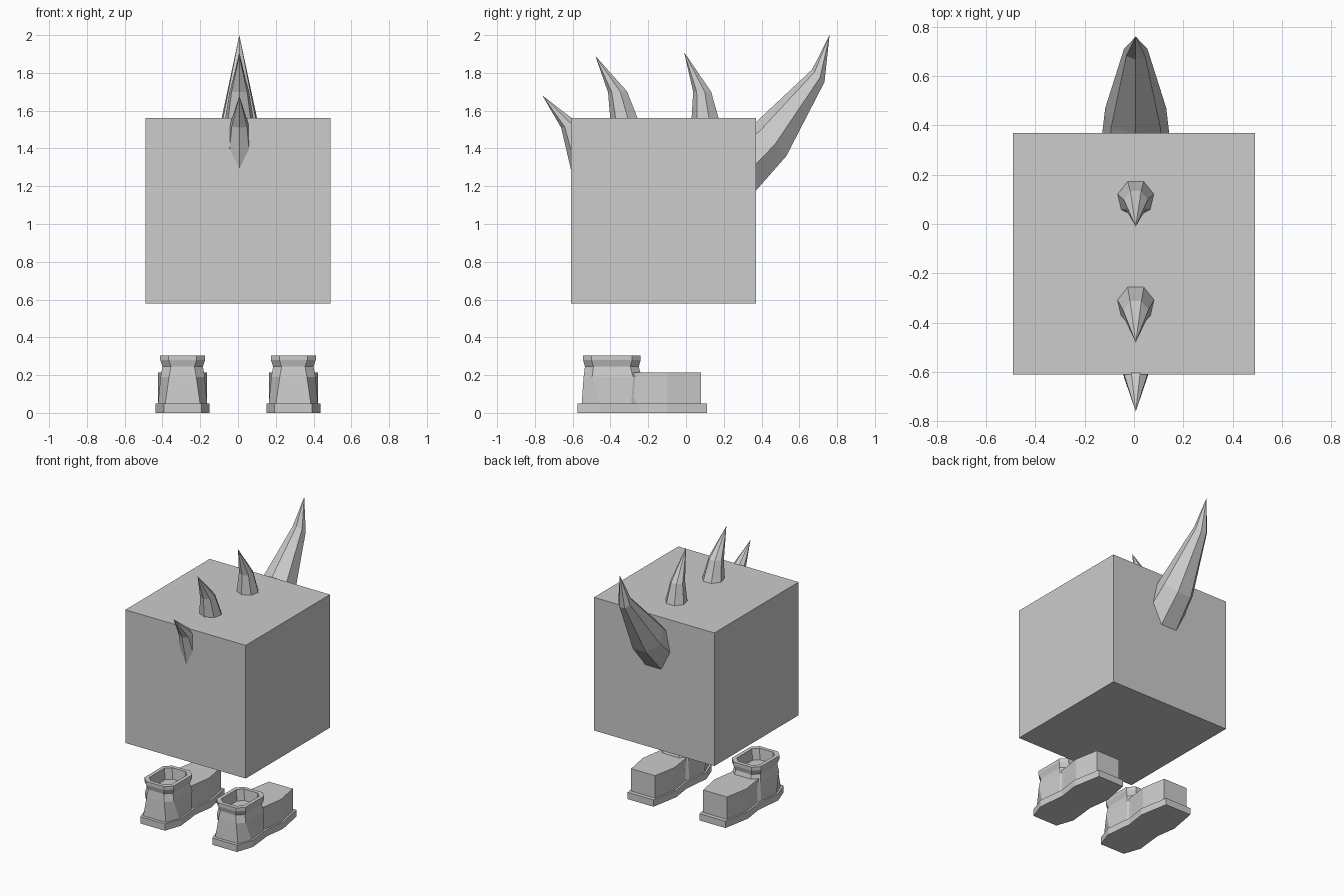
import bpy, bmesh, math
from mathutils import Vector

if "Cube" in bpy.data.objects:
    bpy.data.objects.remove(bpy.data.objects["Cube"])

grey = bpy.data.materials.new("plain_grey")
grey.diffuse_color = (0.604, 0.604, 0.604, 1)
grey.use_nodes = True
grey.node_tree.nodes["Principled BSDF"].inputs["Base Color"].default_value = grey.diffuse_color


def finish(bm, name):
    bmesh.ops.recalc_face_normals(bm, faces=bm.faces)
    mesh = bpy.data.meshes.new(name)
    bm.to_mesh(mesh)
    bm.free()
    mesh.materials.append(grey)
    obj = bpy.data.objects.new(name, mesh)
    bpy.context.collection.objects.link(obj)
    return obj


def loft(name, rings):
    """Skin equal-length rings; a ring of one point makes a tip. Ends are capped."""
    bm = bmesh.new()
    rows = [[bm.verts.new(p) for p in ring] for ring in rings]
    for a, b in zip(rows, rows[1:]):
        n = len(a)
        for i in range(n):
            j = (i + 1) % n
            if len(b) == 1:
                bm.faces.new((a[i], a[j], b[0]))
            else:
                bm.faces.new((a[i], a[j], b[j], b[i]))
    bm.faces.new(rows[0][::-1])
    if len(rows[-1]) > 2:
        bm.faces.new(rows[-1])
    return finish(bm, name)


def spike(name, sections, tip):
    """Seven-sided curved spike; section = (y, z, radius, ridge direction in y/z)."""
    rings = []
    for y, z, r, ridge in sections:
        d = Vector((0, *ridge)).normalized()
        rings.append([Vector((0.007, y, z)) + d * r * math.cos(t)
                      + Vector((r * math.sin(t), 0, 0))
                      for t in (i * math.tau / 7 for i in range(7))])
    rings.append([(0.007, *tip)])
    return loft(name, rings)


# Body cube
bm = bmesh.new()
bmesh.ops.create_cube(bm, size=0.98)
bmesh.ops.translate(bm, verts=bm.verts, vec=(0, -0.12, 1.07))
finish(bm, "body")

# Spikes along the back, ridge pointing forward
fwd = (-1, 0)
spike("front_spike", [(-0.515, 1.24, 0.083, fwd), (-0.61, 1.52, 0.052, (-1, -0.2))],
      (-0.76, 1.68))
spike("middle_spike", [(-0.31, 1.50, 0.086, fwd), (-0.36, 1.70, 0.053, (-1, -0.05))],
      (-0.48, 1.89))
spike("rear_spike", [(0.112, 1.50, 0.086, fwd), (0.088, 1.70, 0.050, fwd)],
      (-0.01, 1.91))

# Large tail curving upward
spike("tail", [(0.255, 1.25, 0.15, (-1, 1)), (0.45, 1.44, 0.127, (-1, 1)),
               (0.702, 1.783, 0.049, (-1, 1))], (0.76, 2.0))


def outline(cx, half, z):
    """Closed outline from (y, half width) stations."""
    return [(cx + w, y, z) for y, w in half] + [(cx - w, y, z) for y, w in half[::-1]]


def cuff(cx, y0, y1, hw, c, z):
    """Rectangle with cut corners."""
    return outline(cx, [(y0, hw - c), (y0 + c, hw), (y1 - c, hw), (y1, hw - c)], z)


sole = [(-0.575, 0.10), (-0.45, 0.143), (-0.25, 0.122), (-0.10, 0.143), (0.11, 0.105)]
toe = [(-0.34, 0.10), (-0.25, 0.108), (-0.10, 0.130), (0.08, 0.097)]

for side, cx in (("left", -0.293), ("right", 0.293)):
    # Flat sole with a narrow waist
    loft(side + "_sole", [outline(cx, sole, 0), outline(cx, sole, 0.05)])
    # Blocky toe
    loft(side + "_toe", [outline(cx, toe, 0.05), outline(cx, toe, 0.215)])
    # Open ankle with flared rim and hollow inside
    loft(side + "_ankle", [
        outline(cx, [(-0.552, 0.092), (-0.45, 0.130), (-0.29, 0.115), (-0.21, 0.09)], 0.05),
        cuff(cx, -0.542, -0.235, 0.117, 0.045, 0.19),
        cuff(cx, -0.535, -0.25, 0.107, 0.045, 0.245),
        cuff(cx, -0.545, -0.24, 0.119, 0.045, 0.28),
        cuff(cx, -0.545, -0.24, 0.119, 0.045, 0.305),
        cuff(cx, -0.517, -0.268, 0.092, 0.036, 0.305),
        cuff(cx, -0.510, -0.275, 0.084, 0.036, 0.225)])
